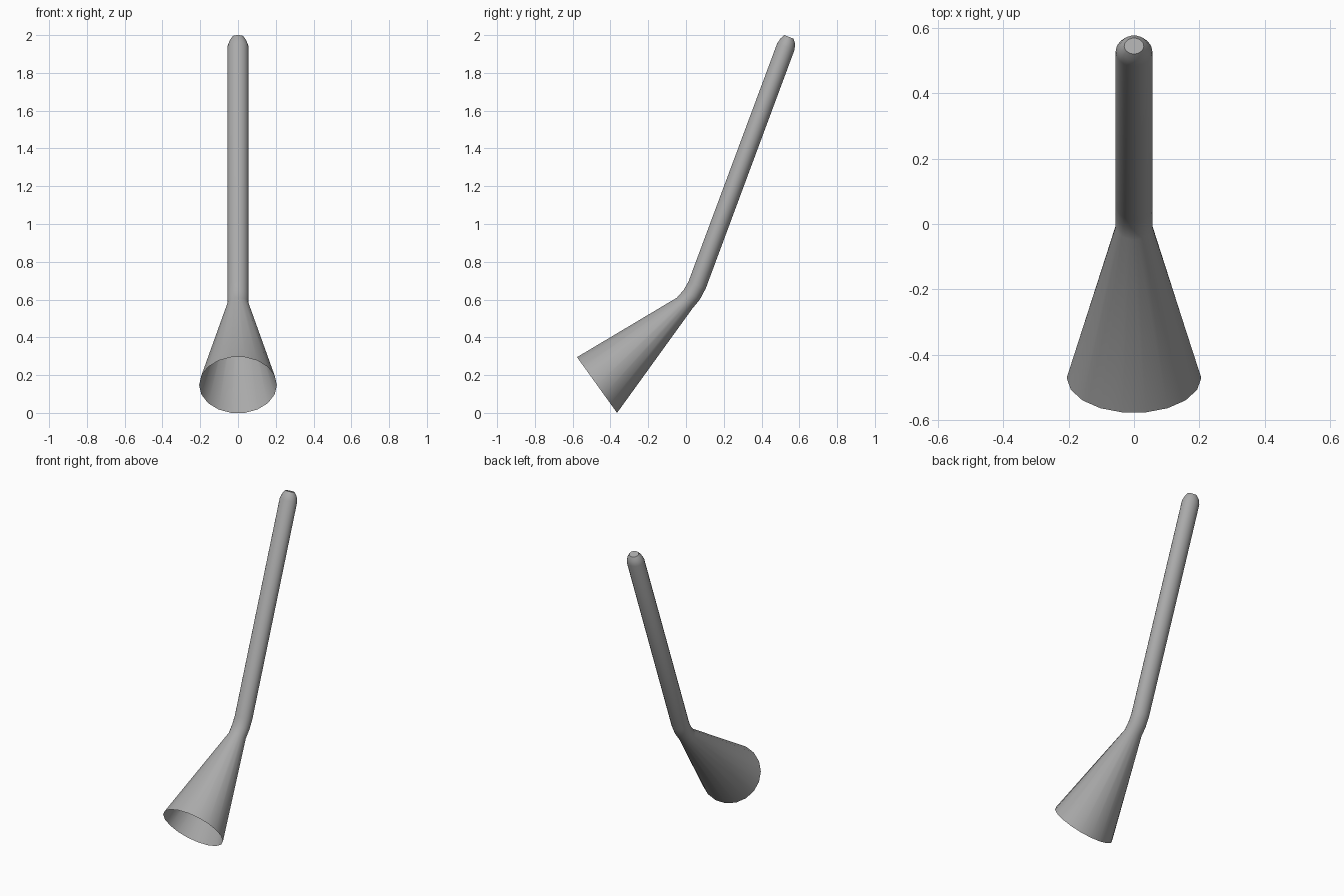
import bpy
import bmesh
import math

SIDES = 18

if "Cube" in bpy.data.objects:
    bpy.data.objects.remove(bpy.data.objects["Cube"], do_unlink=True)

# Single grey material
grey = bpy.data.materials.new("plain grey")
grey.use_nodes = True
colour = (0.4, 0.4, 0.4, 1)
grey.diffuse_color = colour
grey.node_tree.nodes["Principled BSDF"].inputs["Base Color"].default_value = colour

# Sections: upper edge (y, z), lower edge (y, z), half width in x
SECTIONS = [
    ((-0.577, 0.295), (-0.365, 0.0), 0.206),      # open mouth
    ((-0.048, 0.61), (0.032, 0.55), 0.056),       # neck
    ((-0.013, 0.65), (0.073, 0.6), 0.056),        # bend
    ((0.013, 0.695), (0.105, 0.66), 0.056),       # stem base
    ((0.483, 1.957), (0.575, 1.923), 0.056),      # stem shoulder
    ((0.502, 1.984), (0.577, 1.956), 0.045),      # rounded tip
    ((0.521, 2.0), (0.569, 1.981), 0.03),         # flat end
]


def add_ring(bm, upper, lower, half_width):
    """Elliptical ring with corners on both sides and flats above and below."""
    cy, cz = [(a + b) / 2 for a, b in zip(upper, lower)]
    grow = 1 / math.cos(math.pi / SIDES)
    uy, uz = (upper[0] - cy) * grow, (upper[1] - cz) * grow
    ring = []
    for i in range(SIDES):
        a = math.tau * i / SIDES
        ring.append(bm.verts.new((half_width * math.cos(a),
                                  cy + uy * math.sin(a),
                                  cz + uz * math.sin(a))))
    return ring


# Flared funnel, bent neck and straight stem as one loft
bm = bmesh.new()
rings = [add_ring(bm, *section) for section in SECTIONS]
for low, high in zip(rings, rings[1:]):
    for i in range(SIDES):
        j = (i + 1) % SIDES
        bm.faces.new((low[i], low[j], high[j], high[i]))
bm.faces.new(rings[-1])
bmesh.ops.recalc_face_normals(bm, faces=bm.faces)

mesh = bpy.data.meshes.new("funnel_with_stem")
bm.to_mesh(mesh)
bm.free()
mesh.materials.append(grey)
funnel = bpy.data.objects.new("funnel_with_stem", mesh)
bpy.context.collection.objects.link(funnel)

bpy.ops.object.select_all(action='DESELECT')
funnel.select_set(True)
bpy.context.view_layer.objects.active = funnel
bpy.ops.object.shade_smooth_by_angle(angle=math.radians(35))
